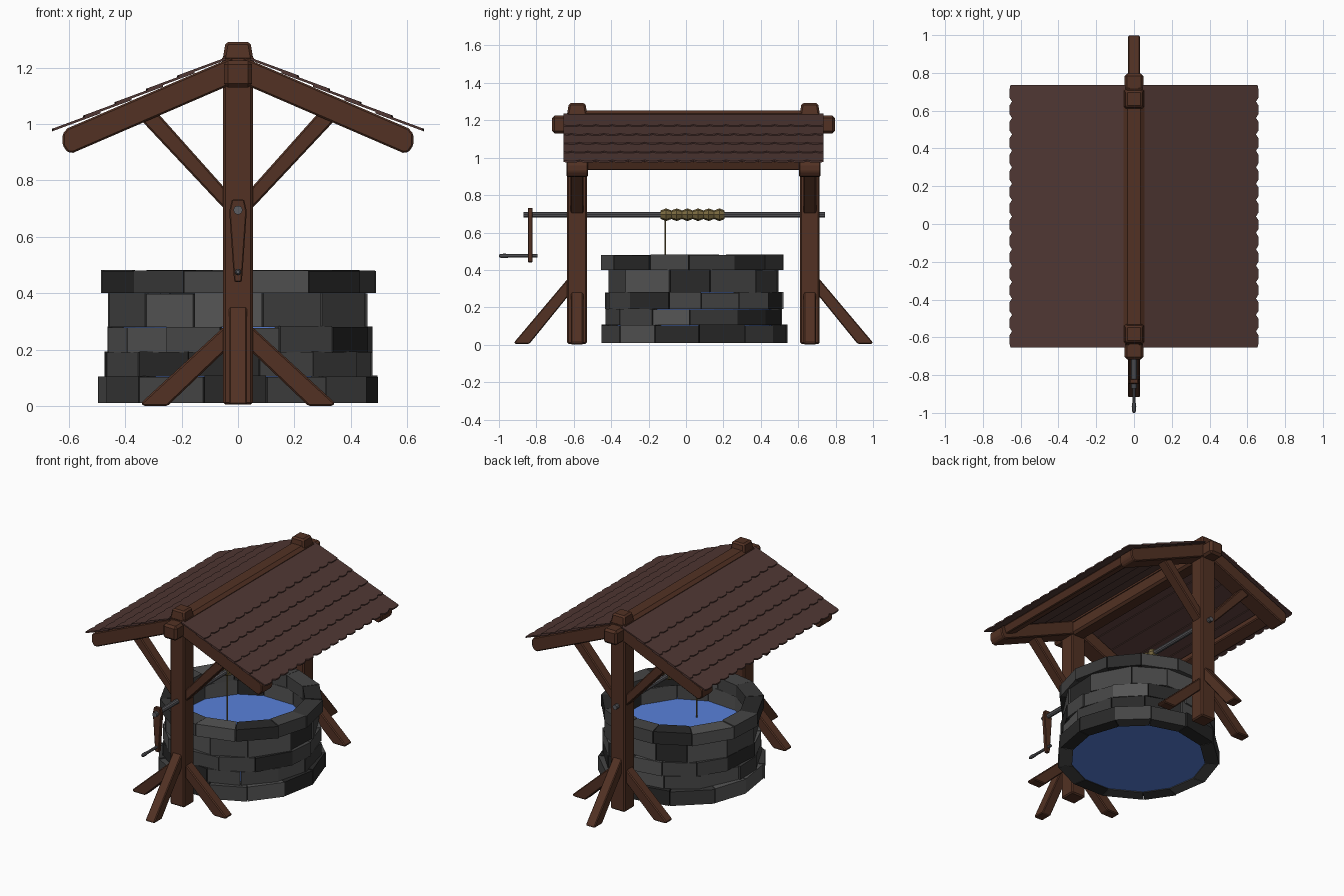
import bpy, bmesh, random
from math import sin, cos, pi
from mathutils import Vector

if "Cube" in bpy.data.objects:
    bpy.data.objects.remove(bpy.data.objects["Cube"])

random.seed(4)
CY = 0.04          # centre of the well and roof along y
PY = 0.622         # post distance from that centre


def mat(name, r, g, b):
    m = bpy.data.materials.new(name)
    m.diffuse_color = (r, g, b, 1)
    m.use_nodes = True
    m.node_tree.nodes["Principled BSDF"].inputs["Base Color"].default_value = m.diffuse_color
    return m


WOOD = mat("wood", .085, .031, .017)
TILE = mat("roof_tile", .08, .038, .033)
WATER = mat("water", .1, .22, .7)
METAL = mat("metal", .11, .11, .12)
ROPE = mat("rope", .19, .14, .05)
STONES = [mat("stone_%d" % i, v, v, v) for i, v in enumerate((.09, .06, .04, .022))]


def finish(bm, name, mats, bevel=0):
    bmesh.ops.recalc_face_normals(bm, faces=bm.faces)
    me = bpy.data.meshes.new(name)
    bm.to_mesh(me)
    bm.free()
    ob = bpy.data.objects.new(name, me)
    bpy.context.collection.objects.link(ob)
    for m in mats:
        me.materials.append(m)
    if bevel:
        b = ob.modifiers.new("bevel", "BEVEL")
        b.width, b.segments, b.limit_method = bevel, 1, 'ANGLE'
    return ob


def extrude(bm, pts, vec):
    f = bm.faces.new([bm.verts.new(p) for p in pts])
    new = bmesh.ops.extrude_face_region(bm, geom=[f], use_keep_orig=True)["geom"]
    bmesh.ops.translate(bm, vec=vec, verts=[v for v in new if isinstance(v, bmesh.types.BMVert)])


def prism_xz(name, prof, y0, y1, m=WOOD, bevel=.006):
    """Profile in x-z extruded along y."""
    bm = bmesh.new()
    extrude(bm, [(x, y0, z) for x, z in prof], Vector((0, y1 - y0, 0)))
    return finish(bm, name, [m], bevel)


def prism_yz(name, prof, x0, x1, m=WOOD, bevel=.006):
    """Profile in y-z extruded along x."""
    bm = bmesh.new()
    extrude(bm, [(x0, y, z) for y, z in prof], Vector((x1 - x0, 0, 0)))
    return finish(bm, name, [m], bevel)


def rect(a0, a1, b0, b1):
    return [(a0, b0), (a1, b0), (a1, b1), (a0, b1)]


def lathe_y(name, prof, z, m, n=10):
    """Turn (y, radius) points round an axis along y at height z."""
    bm = bmesh.new()
    rings = [[bm.verts.new((r * cos(2 * pi * i / n), y, z + r * sin(2 * pi * i / n)))
              for i in range(n)] for y, r in prof]
    for a, b in zip(rings, rings[1:]):
        for i in range(n):
            j = (i + 1) % n
            bm.faces.new((a[i], a[j], b[j], b[i]))
    bm.faces.new(rings[0])
    bm.faces.new(rings[-1])
    return finish(bm, name, [m])


# stone courses: z0, z1, outer radius, inner radius, stone count
COURSES = [(.01, .105, .50, .415, 13), (.105, .19, .475, .38, 13), (.19, .28, .475, .38, 14),
           (.28, .40, .465, .385, 12), (.40, .48, .49, .38, 13)]
for k, (z0, z1, ro, ri, n) in enumerate(COURSES):
    bm = bmesh.new()
    start = random.random()
    cuts = [2 * pi * (i + start + random.uniform(-.14, .14)) / n for i in range(n)]
    cuts.append(cuts[0] + 2 * pi)
    for a0, a1 in zip(cuts, cuts[1:]):
        g, dr = .004, random.uniform(-.006, .006)
        before = len(bm.faces)
        base = [(r * cos(a), CY + r * sin(a), z0) for r, a in
                ((ri, a0 + g), (ro + dr, a0 + g), (ro + dr, a1 - g), (ri, a1 - g))]
        extrude(bm, base, Vector((0, 0, z1 - z0 + random.uniform(-.003, .003))))
        bm.faces.ensure_lookup_table()
        shade = random.choice((0, 0, 1, 1, 2, 2, 3))
        for f in bm.faces[before:]:
            f.material_index = shade
    finish(bm, "stone_course_%d" % (k + 1), STONES)

# water
bm = bmesh.new()
extrude(bm, [(.42 * cos(i * pi / 12), CY + .42 * sin(i * pi / 12), .015) for i in range(24)],
        Vector((0, 0, .29)))
finish(bm, "water", [WATER])

# post frames, front and back
RAFTER = [(.02, 1.237), (.605, .985), (.622, .965), (.622, .925), (.605, .9), (.585, .898), (.02, 1.142)]
BRACE = [(.04, .69), (.345, 1.015), (.29, 1.045), (.04, .765)]
FOOT = [(.04, .29), (.345, .01), (.335, 0), (.25, 0), (.04, .2)]
for s, end in ((-1, "front"), (1, "back")):
    y = CY + s * PY
    prism_xz(end + "_post", rect(-.053, .053, 0.005, 1.24), y - .053, y + .053, bevel=.008)
    bm = bmesh.new()
    bmesh.ops.create_cube(bm, size=1)
    for v in bm.verts:
        w = .055 if v.co.z < 0 else .044
        v.co = (v.co.x * 2 * w, y + v.co.y * 2 * w, 1.225 if v.co.z < 0 else 1.292)
    finish(bm, end + "_post_cap", [WOOD], .01)
    for m, side in ((-1, "left"), (1, "right")):
        for part, prof, hw in (("rafter", RAFTER, .058), ("brace", BRACE, .035), ("foot", FOOT, .033)):
            prism_xz("%s_%s_%s" % (end, side, part), [(m * a, b) for a, b in prof], y - hw, y + hw)
    # outward foot
    prism_yz(end + "_outer_foot", [(y + s * a, b) for a, b in
             ((.04, .365), (.335, .015), (.335, .005), (.255, .005), (.04, .27))], -.032, .032)

# ridge beam with its cap, and eave beams
prism_xz("ridge_beam", rect(-.05, .05, 1.13, 1.225), CY - .757, CY + .757, bevel=.014)
prism_xz("ridge_cap", [(-.056, 1.21), (.056, 1.21), (.056, 1.235), (.035, 1.252), (-.035, 1.252), (-.056, 1.235)],
         CY - PY - .05, CY + PY + .05, bevel=0)
for m, side in ((-1, "left"), (1, "right")):
    prism_xz(side + "_eave_beam", [(m * a, b) for a, b in
             ((.53, 1.018), (.605, .983), (.585, .932), (.51, .965))], CY - PY, CY + PY)

# scalloped shingle rows
TILES, HALF, SLOPE = 16, .695, .37
W = 2 * HALF / TILES
for m, side in ((-1, "left"), (1, "right")):
    for row in range(5):
        xe, xt = .66 - .111 * row, max(.04, .66 - .111 * row - .172)
        ze = .983 + .426 * (.66 - xe)
        shift = (row % 2) * W / 2
        edge = [(-HALF, .006)]
        for t in range(-1, TILES + 1):
            for f, d in ((0, .014), (.22, .002), (.5, 0), (.78, .002)):
                yy = -HALF + shift + (t + f) * W
                if -HALF + .001 < yy < HALF - .001:
                    edge.append((yy, d))
        edge.append((HALF, .006))
        # one strip of quads from the wavy edge up to the straight top
        bm = bmesh.new()
        low = [bm.verts.new((m * (xe - d), CY + yy, ze + d * SLOPE)) for yy, d in edge]
        top = [bm.verts.new((m * xt, CY + yy, ze + (xe - xt) * SLOPE)) for yy, d in edge]
        for i in range(len(edge) - 1):
            bm.faces.new((low[i], low[i + 1], top[i + 1], top[i]))
        new = bmesh.ops.extrude_face_region(bm, geom=bm.faces[:], use_keep_orig=True)["geom"]
        bmesh.ops.translate(bm, vec=(0, 0, -.009), verts=[v for v in new if isinstance(v, bmesh.types.BMVert)])
        finish(bm, "%s_shingle_row_%d" % (side, row + 1), [TILE])

# winch axle, crank arm and handle
lathe_y("winch_axle", [(-.87, .016), (.742, .016)], .695, METAL)
prism_xz("crank_arm", [(-.013, .44), (.013, .44), (.016, .47), (.031, .69), (.022, .732),
                       (-.022, .732), (-.031, .69), (-.016, .47)], -.846, -.82, bevel=.004)
lathe_y("crank_handle", [(-1, .006), (-.99, .011), (-.965, .012), (-.945, .009), (-.795, .009)], .475, METAL, 8)

# rope coil and hanging rope
coil = [(-.135 + .0285 * i, .034 if i % 2 else .023) for i in range(13)]
lathe_y("rope_coil", coil, .695, ROPE, 8)
bm = bmesh.new()
extrude(bm, [(.005 * cos(i * pi / 3), -.11 + .005 * sin(i * pi / 3), .28) for i in range(6)], Vector((0, 0, .40)))
finish(bm, "hanging_rope", [ROPE])
